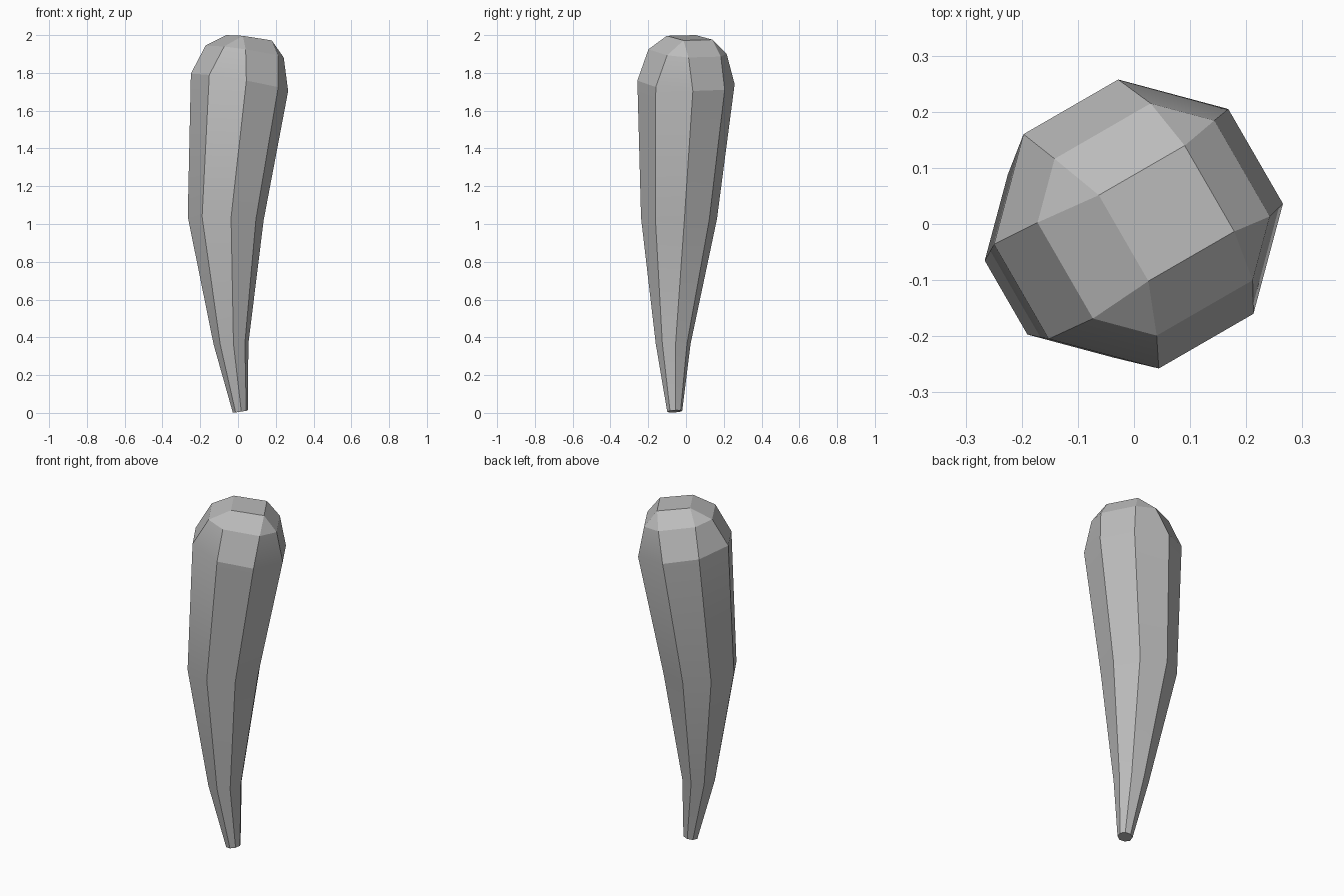
import bpy
import bmesh
from math import cos, sin, radians

default_cube = bpy.data.objects.get("Cube")
if default_cube:
    bpy.data.objects.remove(default_cube, do_unlink=True)

grey = bpy.data.materials.new("plain grey")
grey.use_nodes = True
colour = (0.5, 0.5, 0.5, 1)
grey.diffuse_color = colour
grey.node_tree.nodes["Principled BSDF"].inputs["Base Color"].default_value = colour

TWIST = 75   # turn of the four rounded corners about the long axis


def ring(bm, centre, radius, tilt, half_gap):
    """Four corners, each split into two points half_gap degrees either side."""
    cx, cy, cz = centre
    spread = (-half_gap, half_gap) if half_gap else (0,)
    verts = []
    for corner in range(4):
        for offset in spread:
            a = radians(TWIST + 90 * corner + offset)
            x, y = radius * cos(a), radius * sin(a)
            verts.append(bm.verts.new((cx + x, cy + y, cz + tilt[0] * x + tilt[1] * y)))
    return verts


def bridge(bm, lower, upper):
    """Join two rings with the same number of points."""
    n = len(lower)
    for i in range(n):
        j = (i + 1) % n
        bm.faces.new((lower[i], lower[j], upper[j], upper[i]))


bm = bmesh.new()

# Tapered, gently bending shaft: centre, radius, tilt, corner half gap
sections = [
    ((0.012, -0.06, 0.008), 0.04, (0.15, 0.06), 23),
    ((-0.037, -0.068, 0.365), 0.093, (0.03, 0.0), 23),
    ((-0.065, -0.037, 1.03), 0.203, (-0.04, -0.02), 23),
    ((0.008, 0.0, 1.75), 0.26, (-0.17, -0.06), 23),
    ((0.035, 0.008, 1.913), 0.207, (-0.15, -0.06), 16.5),
]
rings = [ring(bm, *section) for section in sections]
for lower, upper in zip(rings, rings[1:]):
    bridge(bm, lower, upper)
bm.faces.new(list(reversed(rings[0])))

# Bevelled crown: square top, four sloping sides, four corner triangles
crown = ring(bm, (0.058, 0.019, 1.986), 0.125, (-0.13, -0.05), 0)
shoulder = rings[-1]
for i in range(4):
    j = (i + 1) % 4
    bm.faces.new((shoulder[2 * i], shoulder[2 * i + 1], crown[i]))
    bm.faces.new((shoulder[2 * i + 1], shoulder[2 * j], crown[j], crown[i]))
bm.faces.new(crown)

bmesh.ops.recalc_face_normals(bm, faces=bm.faces)
mesh = bpy.data.meshes.new("tapered_club")
bm.to_mesh(mesh)
bm.free()
mesh.materials.append(grey)
club = bpy.data.objects.new("tapered_club", mesh)
bpy.context.collection.objects.link(club)

# Soft bends along the shaft, crisp facets around it
bpy.ops.object.select_all(action="DESELECT")
club.select_set(True)
bpy.context.view_layer.objects.active = club
bpy.ops.object.shade_smooth_by_angle(angle=radians(20))
